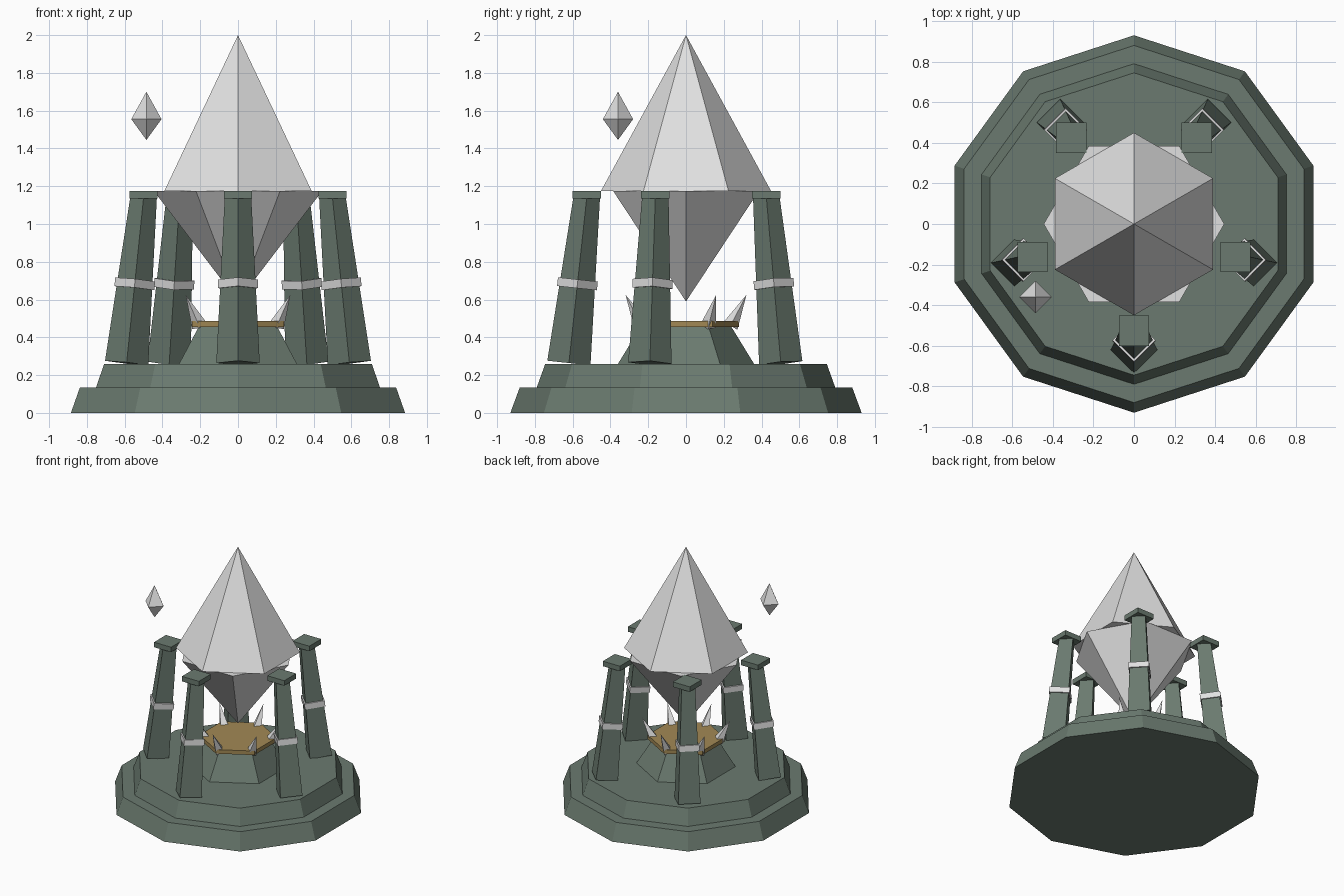
import bpy
from math import cos, sin, radians, pi
from mathutils import Vector

cube = bpy.data.objects.get("Cube")
if cube:
    bpy.data.objects.remove(cube, do_unlink=True)


def make_material(name, rgb):
    mat = bpy.data.materials.new(name)
    mat.use_nodes = True
    mat.diffuse_color = (*rgb, 1)
    mat.node_tree.nodes["Principled BSDF"].inputs["Base Color"].default_value = (*rgb, 1)
    return mat


STONE = make_material("green_stone", (0.145, 0.195, 0.16))
CRYSTAL = make_material("pale_crystal", (0.75, 0.75, 0.75))
BRASS = make_material("brass", (0.36, 0.25, 0.09))


def frustum(name, mat, sides, start, end, r1, r2, spin=0.0):
    """Tapered prism whose axis runs from start to end."""
    start, end = Vector(start), Vector(end)
    axis = end - start
    bpy.ops.mesh.primitive_cone_add(vertices=sides, radius1=r1, radius2=r2, depth=axis.length)
    obj = bpy.context.object
    obj.name = name
    # Spin the mesh so the object rotation only holds the lean
    for v in obj.data.vertices:
        x, y = v.co.x, v.co.y
        v.co.x = x * cos(spin) - y * sin(spin)
        v.co.y = x * sin(spin) + y * cos(spin)
    obj.rotation_euler = Vector((0, 0, 1)).rotation_difference(axis.normalized()).to_euler()
    obj.location = (start + end) / 2
    obj.data.materials.append(mat)
    return obj


def polar(radius, angle, z):
    return Vector((radius * cos(angle), radius * sin(angle), z))


def upright(name, mat, sides, z1, z2, r1, r2, spin=0.0, x=0.0, y=0.0):
    return frustum(name, mat, sides, (x, y, z1), (x, y, z2), r1, r2, spin)


# Stepped base
upright("base_lower_step", STONE, 10, 0, 0.135, 0.93, 0.88)
upright("base_upper_step", STONE, 10, 0.135, 0.26, 0.79, 0.745)

# Pedestal and its plate
upright("pedestal", STONE, 6, 0.26, 0.456, 0.36, 0.24)
upright("pedestal_plate", BRASS, 6, 0.455, 0.487, 0.28, 0.28)

# Ring of outward-leaning spikes
for i in range(6):
    a = radians(30 + 60 * i)
    frustum(f"spike_{i + 1}", CRYSTAL, 4, polar(0.235, a, 0.46), polar(0.32, a, 0.625), 0.042, 0)

# Large crystal in two halves, offset by half a side
upright("crystal_upper", CRYSTAL, 6, 1.175, 2.0, 0.45, 0)
upright("crystal_lower", CRYSTAL, 6, 0.59, 1.174, 0, 0.445, pi / 6)

# Small floating crystal
upright("shard_upper", CRYSTAL, 4, 1.555, 1.70, 0.08, 0, 0, -0.485, -0.36)
upright("shard_lower", CRYSTAL, 4, 1.445, 1.555, 0, 0.08, 0, -0.485, -0.36)

# Five leaning pillars with a band and a square cap
for i in range(5):
    a = radians(-90 + 72 * i)
    foot, head = polar(0.62, a, 0.264), polar(0.525, a, 1.145)
    frustum(f"pillar_{i + 1}", STONE, 4, foot, head, 0.115, 0.07)
    frustum(f"pillar_band_{i + 1}", CRYSTAL, 4, foot.lerp(head, 0.45), foot.lerp(head, 0.502), 0.106, 0.106)
    bpy.ops.mesh.primitive_cube_add(size=1, location=polar(0.526, a, 1.155))
    cap = bpy.context.object
    cap.name = f"pillar_cap_{i + 1}"
    cap.scale = (0.15, 0.15, 0.04)
    cap.data.materials.append(STONE)
